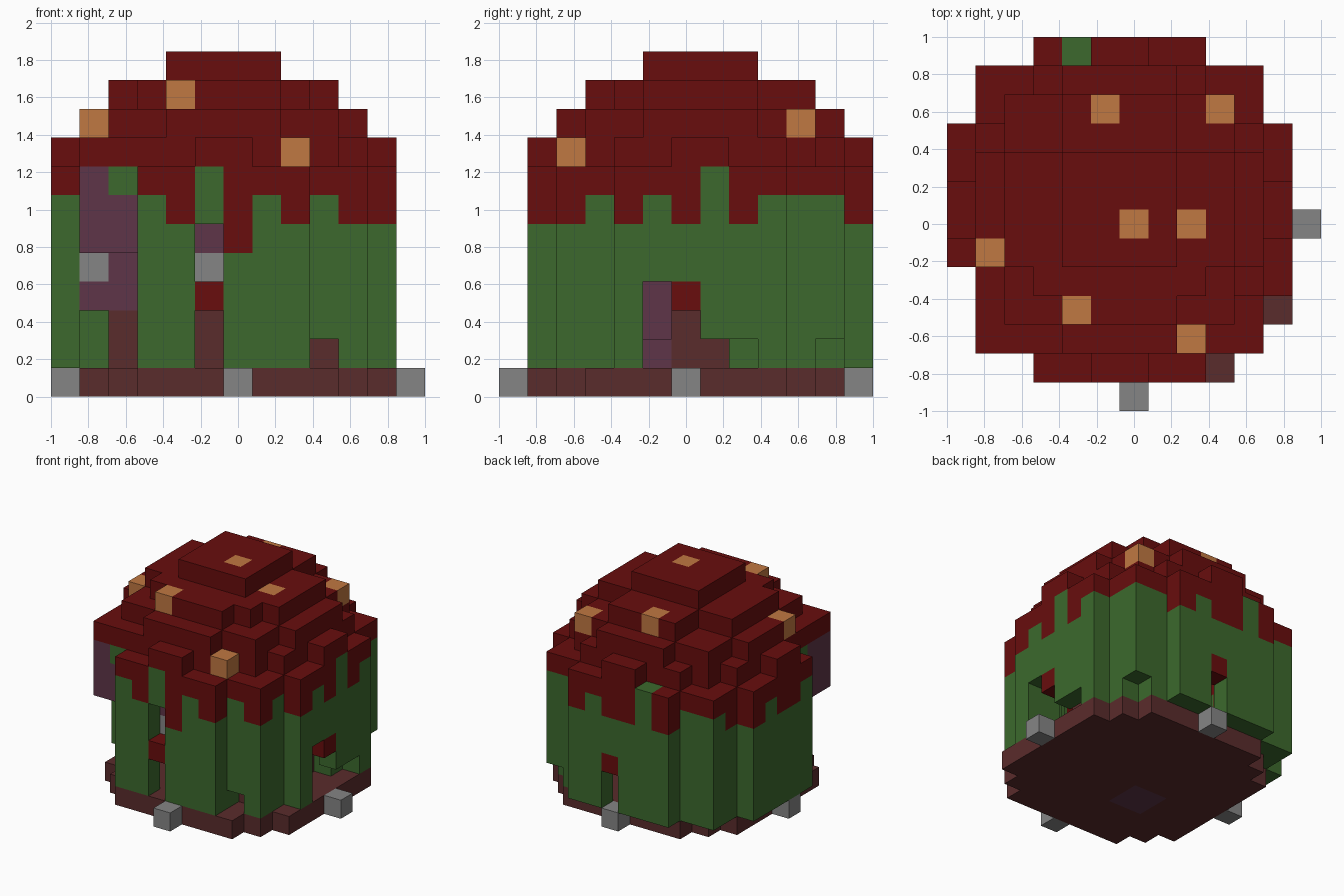
import bpy
import bmesh
from mathutils import Vector

if "Cube" in bpy.data.objects:
    bpy.data.objects.remove(bpy.data.objects["Cube"], do_unlink=True)

N = 13
S = 2 / N


def make_material(name, rgb):
    m = bpy.data.materials.new(name)
    m.use_nodes = True
    col = (*rgb, 1)
    m.diffuse_color = col
    bsdf = m.node_tree.nodes["Principled BSDF"]
    bsdf.inputs["Base Color"].default_value = col
    bsdf.inputs["Roughness"].default_value = 0.9
    return m


RED = make_material("dark_red", (0.138, 0.004, 0.004))
GREEN = make_material("leaf_green", (0.045, 0.141, 0.026))
BROWN = make_material("dark_brown", (0.102, 0.025, 0.025))
PURPLE = make_material("dull_purple", (0.112, 0.036, 0.065))
GREY = make_material("stone_grey", (0.235, 0.235, 0.235))
ORANGE = make_material("warm_orange", (0.527, 0.188, 0.054))

PARTS = {
    "floor": BROWN, "floor_hatch": PURPLE, "corner_stones": GREY,
    "walls": GREEN, "roof": RED, "roof_drips": RED, "door_lintels": RED,
    "roof_spots": ORANGE, "corner_bay": PURPLE, "inner_wood": BROWN,
    "inner_purple": PURPLE, "inner_stone": GREY,
}
cells = {}


def put(part, *blocks):
    """Fill blocks given as x, y, lowest layer, highest layer."""
    for x, y, lo, hi in blocks:
        for z in range(lo, hi + 1):
            cells[x, y, z] = part


def clear(*blocks):
    for x, y, lo, hi in blocks:
        for z in range(lo, hi + 1):
            cells.pop((x, y, z), None)


def disc(cx, cy, r2, inner=-1):
    """Grid cells whose squared distance from the centre is within limits."""
    return [(x, y) for x in range(N) for y in range(N)
            if inner < (x - cx) ** 2 + (y - cy) ** 2 <= r2]


# Floor with four stones at the compass points
for x, y in disc(6, 6, 35):
    put("floor", (x, y, 0, 0))
for x in (4, 5):
    for y in (4, 5):
        put("floor_hatch", (x, y, 0, 0))
for x, y in ((0, 6), (12, 6), (6, 0), (6, 12)):
    put("corner_stones", (x, y, 0, 0))

# Ring wall with a red top course
for x, y in disc(5.5, 6.5, 41.5, 24):
    put("walls", (x, y, 1, 6))
    put("roof_drips", (x, y, 7, 7))
for x, y in ((4, 1), (6, 1), (8, 1), (10, 2), (11, 4), (11, 6), (11, 8),
             (8, 12), (6, 12), (5, 12), (3, 12), (1, 10), (0, 9), (0, 7), (0, 6)):
    put("roof_drips", (x, y, 6, 6))
put("roof_drips", (6, 1, 5, 5))
put("walls", (5, 1, 7, 7), (11, 7, 7, 7), (4, 12, 7, 7))

# Doors, windows and gaps
clear((5, 1, 1, 2), (5, 1, 4, 5), (11, 6, 1, 2), (11, 5, 1, 3), (11, 7, 1, 1),
      (11, 8, 1, 1), (10, 11, 1, 1), (6, 12, 1, 2), (9, 2, 1, 1), (0, 4, 1, 7),
      (10, 5, 1, 3), (10, 6, 1, 2), (10, 7, 1, 1))
put("walls", (10, 8, 1, 1))
put("door_lintels", (5, 1, 3, 3), (11, 6, 3, 3), (6, 12, 3, 3))

# Overhanging bay at the front corner
for x, y in ((1, 2), (1, 3), (1, 4), (2, 2), (2, 3)):
    clear((x, y, 1, 4))
    put("corner_bay", (x, y, 5, 7))
put("walls", (2, 2, 7, 7), (1, 4, 7, 7))

# Stepped dome roof
for layer, r2 in ((8, 31), (9, 25.5), (10, 16), (11, 5)):
    for x, y in disc(5.5, 6.5, r2):
        put("roof", (x, y, layer, layer))
clear((3, 9, 10, 10), (8, 9, 10, 10))
put("roof", (1, 2, 8, 8), (1, 3, 8, 8), (2, 2, 8, 8))
for x, y, z in ((8, 2, 8), (4, 3, 10), (1, 5, 9), (9, 10, 9),
                (6, 6, 11), (8, 6, 10), (5, 10, 10)):
    put("roof_spots", (x, y, z, z))

# Furnishings seen through the openings
put("inner_wood", (5, 3, 1, 2), (9, 6, 1, 2), (9, 7, 1, 1), (9, 3, 1, 1), (2, 5, 1, 2))
put("inner_purple", (5, 2, 5, 5), (9, 5, 1, 1), (8, 5, 2, 3), (1, 5, 3, 3), (2, 5, 3, 4))
put("inner_stone", (5, 2, 4, 4), (1, 5, 4, 4))


def build(part, material):
    """Mesh only the exposed sides of a part's blocks."""
    bm = bmesh.new()
    verts = {}

    def vert(p):
        key = tuple(round(c) for c in p)
        if key not in verts:
            verts[key] = bm.verts.new((key[0] * S - 1, key[1] * S - 1, key[2] * S))
        return verts[key]

    for cell, owner in cells.items():
        if owner != part:
            continue
        mid = Vector(cell) + Vector((0.5, 0.5, 0.5))
        for axis in range(3):
            for sign in (-1, 1):
                n = Vector((0, 0, 0))
                n[axis] = sign
                beside = tuple(int(cell[i] + n[i]) for i in range(3))
                if beside in cells:
                    continue
                u = Vector((0, 0, 0))
                u[(axis + 1) % 3] = 1
                v = n.cross(u)
                ring = [mid + (n + a * u + b * v) / 2
                        for a, b in ((-1, -1), (1, -1), (1, 1), (-1, 1))]
                bm.faces.new([vert(p) for p in ring])
    mesh = bpy.data.meshes.new(part)
    bm.to_mesh(mesh)
    bm.free()
    mesh.materials.append(material)
    bpy.context.collection.objects.link(bpy.data.objects.new(part, mesh))


for part, material in PARTS.items():
    build(part, material)
